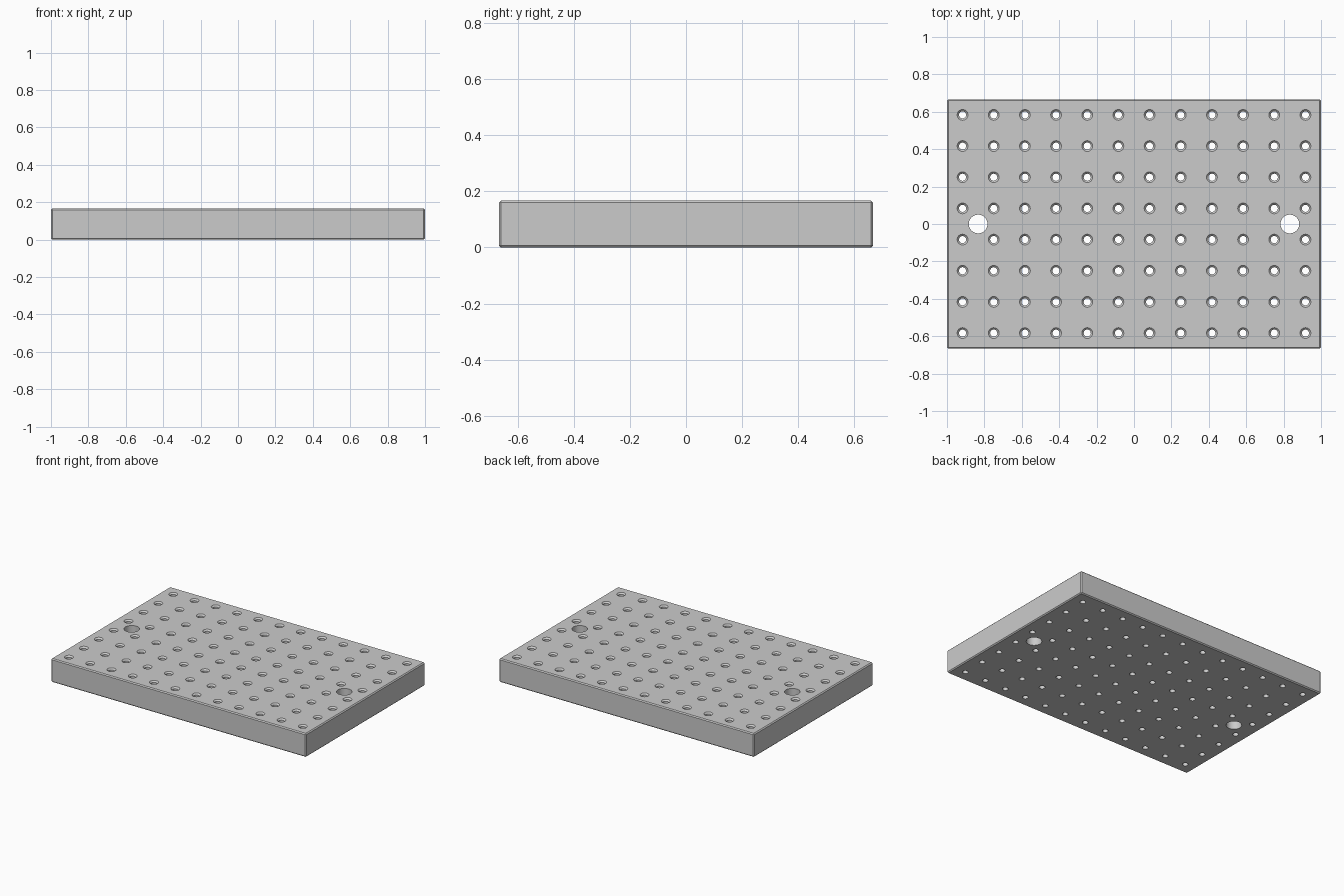
import bpy, bmesh
from math import cos, sin, pi

if "Cube" in bpy.data.objects:
    bpy.data.objects.remove(bpy.data.objects["Cube"])

PITCH = 1 / 6          # hole spacing
H = PITCH              # plate thickness
L, W = 2.0, 8 * PITCH


def lathe(bm, x, y, profile, n):
    """Closed solid of revolution from (radius, z) points listed bottom to top."""
    rings = [[bm.verts.new((x + r * cos(2 * pi * i / n), y + r * sin(2 * pi * i / n), z))
              for i in range(n)] for r, z in profile]
    for a, b in zip(rings, rings[1:]):
        for i in range(n):
            j = (i + 1) % n
            bm.faces.new((a[i], a[j], b[j], b[i]))
    bm.faces.new(rings[0][::-1])
    bm.faces.new(rings[-1])


def make_object(name, bm):
    mesh = bpy.data.meshes.new(name)
    bm.to_mesh(mesh)
    bm.free()
    ob = bpy.data.objects.new(name, mesh)
    bpy.context.collection.objects.link(ob)
    return ob


# Plate with a small chamfer on every edge
bm = bmesh.new()
bmesh.ops.create_cube(bm, size=1)
for v in bm.verts:
    v.co = (v.co.x * L, v.co.y * W, (v.co.z + 0.5) * H)
bmesh.ops.bevel(bm, geom=bm.edges[:], offset=0.007, segments=1, affect='EDGES')
plate = make_object("mounting_plate", bm)

# Cutter: 12 x 8 grid of countersunk holes plus two large through holes
bm = bmesh.new()
R, RC, D = 0.019, 0.029, 0.01
sink = [(R, -0.05), (R, H - D), (RC, H), (RC, H + 0.05)]
for i in range(12):
    for j in range(8):
        lathe(bm, (i - 5.5) * PITCH, (j - 3.5) * PITCH, sink, 24)
for s in (-1, 1):
    lathe(bm, s * 5 * PITCH, 0, [(0.05, -0.05), (0.05, H + 0.05)], 40)
cutter = make_object("hole_cutter", bm)
cutter.hide_render = True
cutter.hide_set(True)

# Cut the holes, then drop the cutter
mod = plate.modifiers.new("holes", 'BOOLEAN')
mod.operation = 'DIFFERENCE'
mod.solver = 'EXACT'
mod.object = cutter
bpy.context.view_layer.objects.active = plate
plate.select_set(True)
bpy.ops.object.modifier_apply(modifier=mod.name)
bpy.data.objects.remove(cutter, do_unlink=True)
bpy.ops.object.shade_smooth_by_angle(angle=pi / 6)
